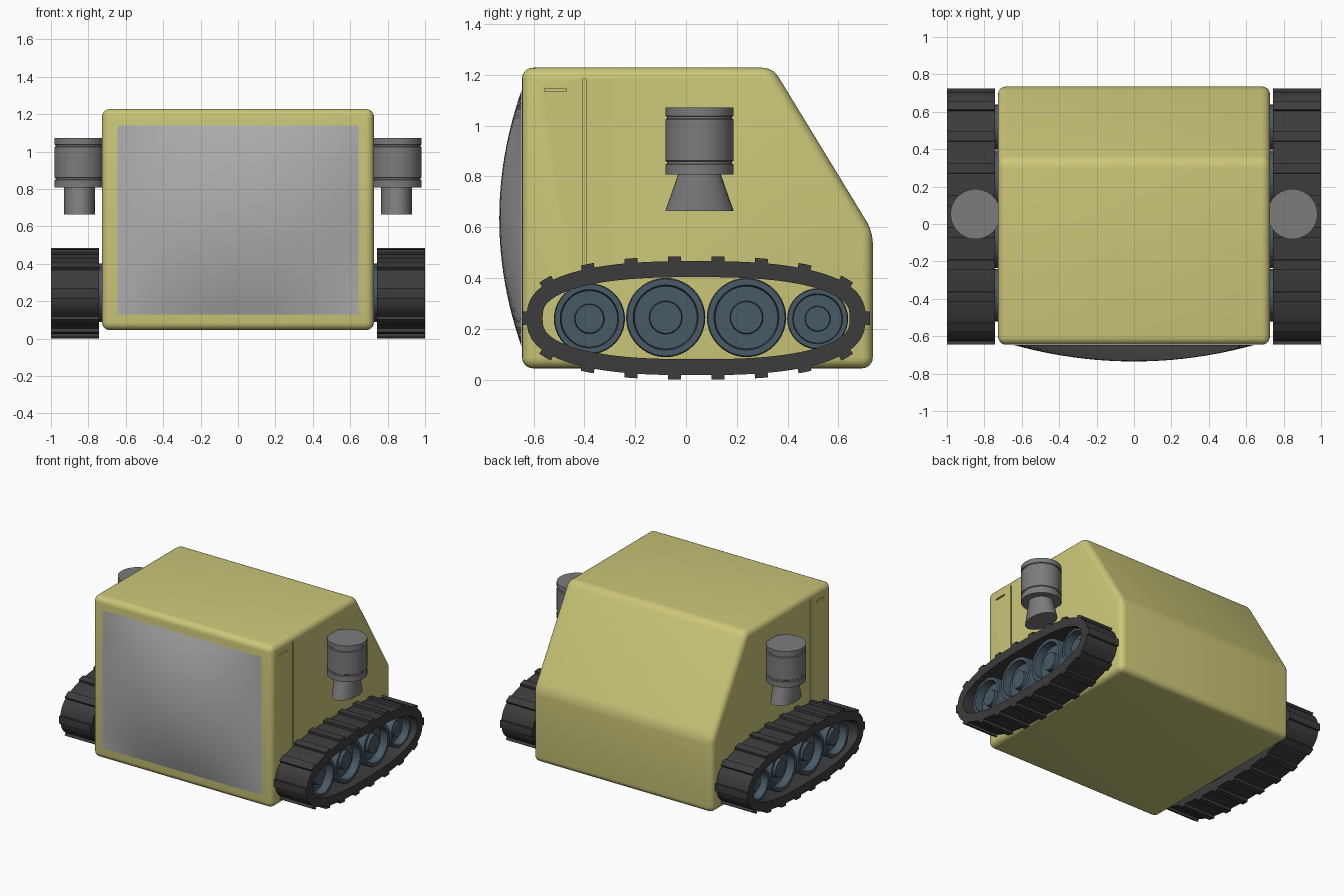
import bpy, bmesh
from math import sin, cos, pi, copysign, hypot

if "Cube" in bpy.data.objects:
    bpy.data.objects.remove(bpy.data.objects["Cube"])


def material(name, r, g, b):
    m = bpy.data.materials.new(name)
    m.diffuse_color = (r, g, b, 1)
    m.use_nodes = True
    m.node_tree.nodes["Principled BSDF"].inputs["Base Color"].default_value = m.diffuse_color
    return m


YELLOW = material("yellow_paint", 0.60, 0.57, 0.19)
RUBBER = material("dark_rubber", 0.045, 0.045, 0.045)
STEEL = material("blue_steel", 0.065, 0.10, 0.13)
METAL = material("grey_metal", 0.20, 0.20, 0.20)
GLASS = material("grey_glass", 0.42, 0.42, 0.42)


def finish(name, bm, mat, smooth=True):
    bmesh.ops.recalc_face_normals(bm, faces=bm.faces[:])
    me = bpy.data.meshes.new(name)
    bm.to_mesh(me)
    bm.free()
    ob = bpy.data.objects.new(name, me)
    bpy.context.collection.objects.link(ob)
    if mat:
        me.materials.append(mat)
    if smooth:
        shade(ob)
    return ob


def select(ob):
    bpy.ops.object.select_all(action='DESELECT')
    ob.select_set(True)
    bpy.context.view_layer.objects.active = ob


def shade(ob):
    select(ob)
    bpy.ops.object.shade_smooth_by_angle(angle=0.6)


def loft(name, rings, mat, closed=False):
    """Skin equal-length rings; cap the ends unless the loft closes on itself."""
    bm = bmesh.new()
    vr = [[bm.verts.new(p) for p in ring] for ring in rings]
    n = len(vr[0])
    pairs = list(zip(vr, vr[1:])) + ([(vr[-1], vr[0])] if closed else [])
    for a, b in pairs:
        for i in range(n):
            j = (i + 1) % n
            bm.faces.new((a[i], a[j], b[j], b[i]))
    if not closed:
        bm.faces.new(vr[0])
        bm.faces.new(vr[-1])
    return finish(name, bm, mat)


def box(name, x0, x1, y0, y1, z0, z1):
    bm = bmesh.new()
    bmesh.ops.create_cube(bm, size=1)
    for v in bm.verts:
        v.co = ((x0 + x1) / 2 + v.co.x * (x1 - x0), (y0 + y1) / 2 + v.co.y * (y1 - y0),
                (z0 + z1) / 2 + v.co.z * (z1 - z0))
    return finish(name, bm, None, False)


# Body: side profile extruded across x with rounded edges
profile = [(-0.645, 0.045), (0.735, 0.045), (0.735, 0.583), (0.342, 1.228), (-0.645, 1.228)]
bm = bmesh.new()
left, right = [[bm.verts.new((x, y, z)) for y, z in profile] for x in (-0.727, 0.727)]
bm.faces.new(left)
bm.faces.new(right)
for i in range(5):
    j = (i + 1) % 5
    bm.faces.new((left[i], left[j], right[j], right[i]))
bmesh.ops.recalc_face_normals(bm, faces=bm.faces[:])
bmesh.ops.bevel(bm, geom=bm.edges[:], offset=0.043, segments=5, profile=0.5, affect='EDGES')
body = finish("body", bm, YELLOW, False)

# Panel seams and handle slots cut into both sides
for s in (-1, 1):
    xs = sorted((s * 0.715, s * 0.76))
    for y0, y1, z0, z1 in ((-0.406, -0.394, 0.09, 1.183), (-0.556, -0.47, 1.135, 1.147)):
        cutter = box("cutter", *xs, y0, y1, z0, z1)
        mod = body.modifiers.new("cut", 'BOOLEAN')
        mod.operation, mod.object, mod.solver = 'DIFFERENCE', cutter, 'EXACT'
        select(body)
        bpy.ops.object.modifier_apply(modifier=mod.name)
        bpy.data.objects.remove(cutter)
shade(body)

# Bulging front screen
bm = bmesh.new()
bmesh.ops.create_grid(bm, x_segments=24, y_segments=24, size=1)
for v in bm.verts:
    u, w = v.co.x, v.co.y
    v.co = (u * 0.643, -0.647 - 0.088 * (1 - u * u) * (1 - w * w), 0.635 + w * 0.505)
screen = finish("screen", bm, GLASS)
if screen.data.polygons[0].normal.y > 0:
    screen.data.flip_normals()

# Track outline: evenly spaced samples round a superellipse, as (point, normal)
CY, CZ, A, B, P = 0.04, 0.2425, 0.667, 0.2245, 2.6


def oval(t):
    c, s = cos(t), sin(t)
    return (CY + A * copysign(abs(c) ** (2 / P), c), CZ + B * copysign(abs(s) ** (2 / P), s))


fine = [oval(2 * pi * i / 4000) for i in range(4001)]
dist = [0]
for p, q in zip(fine, fine[1:]):
    dist.append(dist[-1] + hypot(q[0] - p[0], q[1] - p[1]))


def along(f):
    d = (f % 1) * dist[-1]
    i = next(k for k in range(1, 4001) if dist[k] >= d)
    k = (d - dist[i - 1]) / (dist[i] - dist[i - 1])
    return [a + (b - a) * k for a, b in zip(fine[i - 1], fine[i])]


TEETH = 18
outer, inner = [], []
for k in range(TEETH):
    for t, h in ((-0.15, 0), (-0.149, 0.018), (0, 0.018), (0.149, 0.018), (0.15, 0),
                 (0.32, 0), (0.5, 0), (0.68, 0)):
        f = (k + t) / TEETH
        y, z = along(f)
        (ya, za), (yb, zb) = along(f - 0.004), along(f + 0.004)
        L = hypot(yb - ya, zb - za)
        ny, nz = (zb - za) / L, (ya - yb) / L
        outer.append((y + ny * h, z + nz * h))
        inner.append((y - ny * 0.063, z - nz * 0.063))

WHEELS = ((-0.38, 0.24, 0.14), (-0.08, 0.245, 0.156), (0.238, 0.245, 0.156), (0.518, 0.24, 0.12))

for s, side in ((-1, "left"), (1, "right")):
    # Track belt with cleats
    loft(side + "_track", [[(s * x, y, z) for y, z in loop] for x, loop in
         ((0.742, outer), (1.0, outer), (1.0, inner), (0.742, inner))], RUBBER, closed=True)

    # Road wheels with recessed face and hub
    for n, (cy, cz, r) in enumerate(WHEELS, 1):
        section = ((1, 0.72), (1, 0.95), (0.97, 0.957), (0.82, 0.957), (0.79, 0.90),
                   (0.42, 0.90), (0.40, 0.935))
        loft(f"{side}_wheel_{n}", [[(s * x, cy + k * r * cos(2 * pi * i / 40),
             cz + k * r * sin(2 * pi * i / 40)) for i in range(40)] for k, x in section], STEEL)

    # Thruster: grooved drum above a nozzle that flares front to back
    def ellipse(rx, ry, z):
        return [(s * 0.847 + rx * cos(2 * pi * i / 40), 0.053 + ry * sin(2 * pi * i / 40), z)
                for i in range(40)]

    drum = ((0.134, 1.072), (0.134, 1.038), (0.128, 1.036), (0.128, 1.028), (0.134, 1.024),
            (0.134, 0.862), (0.128, 0.858), (0.128, 0.850), (0.134, 0.847), (0.134, 0.807))
    loft(side + "_thruster", [ellipse(r, r, z) for r, z in drum], METAL)
    loft(side + "_nozzle", [ellipse(0.083, 0.083, 0.812), ellipse(0.083, 0.134, 0.665)], METAL)
